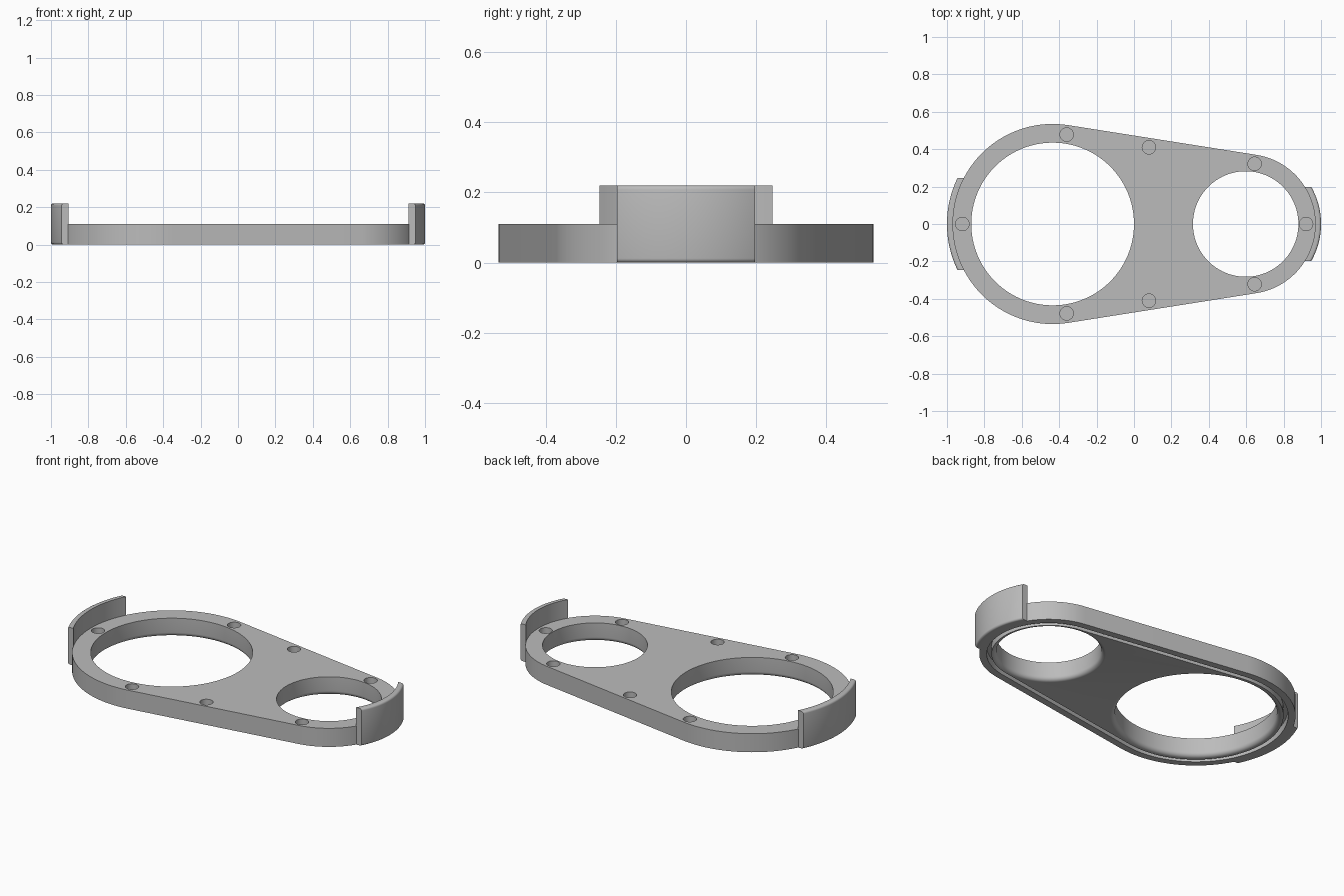
import bpy, bmesh
from math import pi, sin, cos, acos, asin

cube = bpy.data.objects.get("Cube")
if cube:
    bpy.data.objects.remove(cube, do_unlink=True)

BIG_X, BIG_R, BIG_HOLE = -0.435, 0.535, 0.435
SMALL_X, SMALL_R, SMALL_HOLE = 0.597, 0.374, 0.282
TOP = 0.11
TANGENT = acos((BIG_R - SMALL_R) / (SMALL_X - BIG_X))

grey = bpy.data.materials.new("plain grey")
grey.use_nodes = True
colour = (0.5, 0.5, 0.5, 1)
grey.diffuse_color = colour
grey.node_tree.nodes["Principled BSDF"].inputs["Base Color"].default_value = colour


def make_object(name, bm):
    bmesh.ops.recalc_face_normals(bm, faces=bm.faces)
    mesh = bpy.data.meshes.new(name)
    bm.to_mesh(mesh)
    bm.free()
    mesh.materials.append(grey)
    obj = bpy.data.objects.new(name, mesh)
    bpy.context.collection.objects.link(obj)
    return obj


def outline(inset, steps=64):
    """Rounded outline tangent to both end circles, moved inwards."""
    points = []
    for cx, r, start, end in (
        (SMALL_X, SMALL_R, -TANGENT, TANGENT),
        (BIG_X, BIG_R, TANGENT, 2 * pi - TANGENT),
    ):
        for i in range(steps + 1):
            a = start + (end - start) * i / steps
            points.append((cx + (r - inset) * cos(a), (r - inset) * sin(a)))
    return points


def circle(x, y, r, n=96):
    return [(x + r * cos(2 * pi * i / n), y + r * sin(2 * pi * i / n)) for i in range(n)]


def bridge(bm, rings, closed):
    """Join successive rings of vertices with quads."""
    pairs = list(zip(rings, rings[1:]))
    if closed:
        pairs.append((rings[-1], rings[0]))
    for a, b in pairs:
        for i in range(len(a)):
            j = (i + 1) % len(a)
            bm.faces.new((a[i], a[j], b[j], b[i]))


def stack(name, layers, closed=False):
    """Solid from (loop, height) layers, capped unless the section closes."""
    bm = bmesh.new()
    rings = [[bm.verts.new((x, y, z)) for x, y in loop] for loop, z in layers]
    bridge(bm, rings, closed)
    if not closed:
        bm.faces.new(rings[0])
        bm.faces.new(rings[-1])
    return make_object(name, bm)


def cut(target, cutter):
    mod = target.modifiers.new("cut", "BOOLEAN")
    mod.operation = "DIFFERENCE"
    mod.solver = "EXACT"
    mod.object = cutter
    bpy.context.view_layer.objects.active = target
    bpy.ops.object.modifier_apply(modifier=mod.name)
    bpy.data.objects.remove(cutter, do_unlink=True)


def smooth(obj):
    bpy.ops.object.select_all(action="DESELECT")
    obj.select_set(True)
    bpy.context.view_layer.objects.active = obj
    bpy.ops.object.shade_smooth_by_angle(angle=0.5)


# Flat plate
plate = stack("plate", [(outline(0), 0), (outline(0), TOP)])

# Two large openings with a rounded lower rim
FLARE = 0.025
for x, r in ((BIG_X, BIG_HOLE), (SMALL_X, SMALL_HOLE)):
    layers = [(circle(x, 0, r + FLARE), -0.05)]
    for i in range(7):
        a = pi / 2 * i / 6
        layers.append((circle(x, 0, r + FLARE * (1 - sin(a))), FLARE * (1 - cos(a))))
    layers.append((circle(x, 0, r), TOP + 0.05))
    cut(plate, stack("opening_cutter", layers))

# Groove running round the underside
inner, outer = outline(0.065), outline(0.04)
cut(plate, stack("groove_cutter",
                 [(outer, -0.02), (outer, 0.045), (inner, 0.045), (inner, -0.02)], closed=True))

# Round blind pockets in the top
pockets = [(-0.918, 0), (0.92, 0)]
for side in (-1, 1):
    pockets += [(-0.36, side * 0.478), (0.08, side * 0.41), (0.645, side * 0.322)]
for x, y in pockets:
    loop = circle(x, y, 0.036, 32)
    cut(plate, stack("pocket_cutter", [(loop, 0.06), (loop, TOP + 0.05)]))
smooth(plate)


# Curved end tabs with rounded outer edges
def tab(name, cx, direction, r_in, r_out, half_width, height=0.22, fillet=0.012, steps=32):
    section = [(r_in, height), (r_in, 0)]
    for zc, start in ((fillet, -pi / 2), (height - fillet, 0)):
        for i in range(5):
            a = start + pi / 2 * i / 4
            section.append((r_out - fillet + fillet * cos(a), zc + fillet * sin(a)))
    bm = bmesh.new()
    rings = []
    for i in range(steps + 1):
        t = 2 * i / steps - 1
        ring = []
        for r, z in section:
            a = t * asin(half_width / r)
            ring.append(bm.verts.new((cx + direction * r * cos(a), r * sin(a), z)))
        rings.append(ring)
    bridge(bm, rings, False)
    bm.faces.new(rings[0])
    bm.faces.new(rings[-1])
    smooth(make_object(name, bm))


tab("right_tab", BIG_X, -1, BIG_R - 0.002, 1 + BIG_X, 0.247)
tab("left_tab", SMALL_X, 1, SMALL_R - 0.002, 1 - SMALL_X, 0.197)
